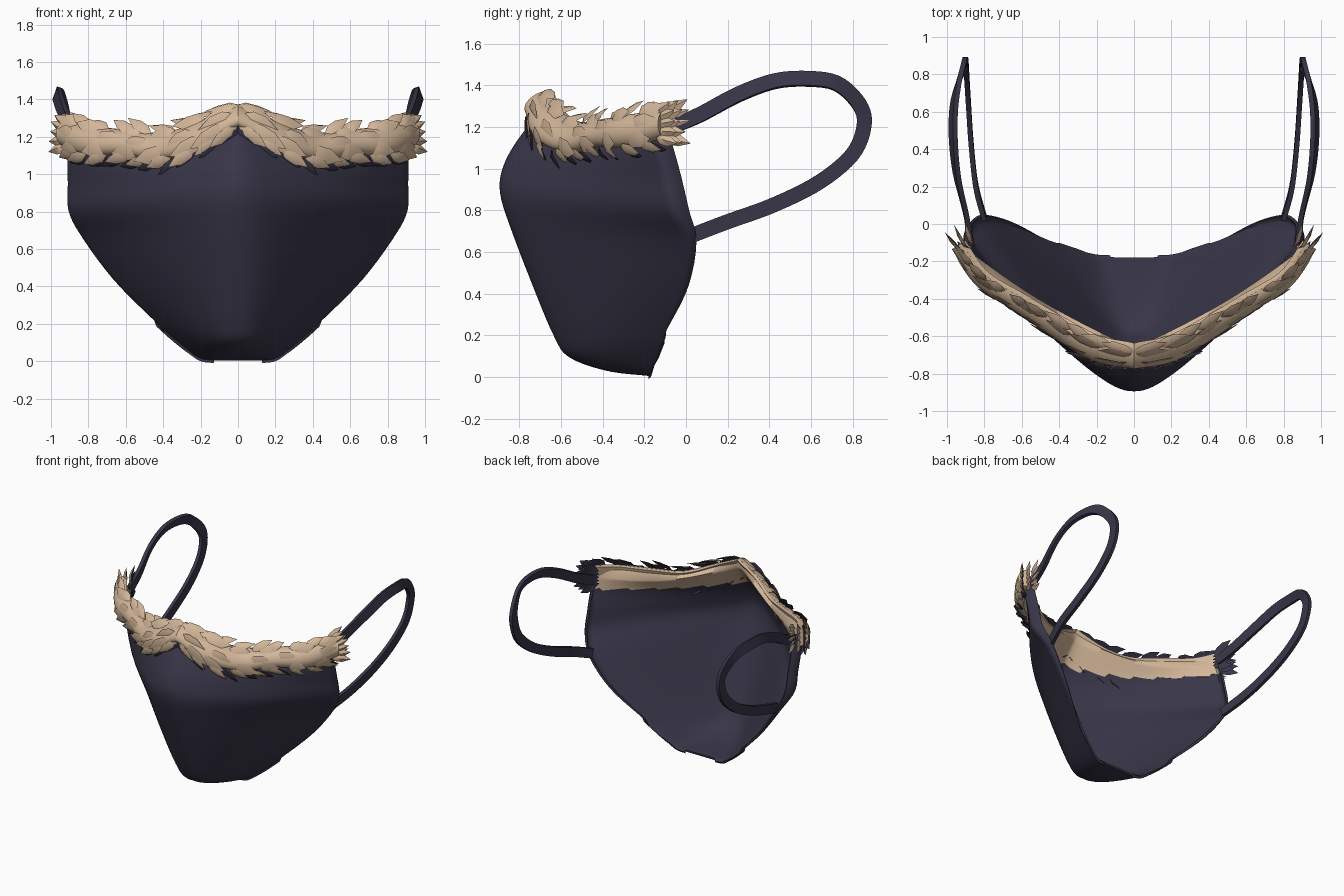
import bpy, math, random
from mathutils import Vector

random.seed(4)
if "Cube" in bpy.data.objects:
    bpy.data.objects.remove(bpy.data.objects["Cube"])


def material(name, rgb):
    m = bpy.data.materials.new(name)
    m.diffuse_color = (*rgb, 1)
    m.use_nodes = True
    bsdf = m.node_tree.nodes["Principled BSDF"]
    bsdf.inputs["Base Color"].default_value = (*rgb, 1)
    bsdf.inputs["Roughness"].default_value = 0.8
    return m


NAVY = material("navy cloth", (0.04, 0.037, 0.065))
TAN = material("tan fur", (0.65, 0.47, 0.32))


def build(name, verts, faces, mats, indices=None, angle=50, mirror=False, thick=0):
    me = bpy.data.meshes.new(name)
    me.from_pydata([tuple(v) for v in verts], [], faces)
    for m in mats:
        me.materials.append(m)
    if indices:
        me.polygons.foreach_set("material_index", indices)
    ob = bpy.data.objects.new(name, me)
    bpy.context.collection.objects.link(ob)
    bpy.ops.object.select_all(action="DESELECT")
    ob.select_set(True)
    bpy.context.view_layer.objects.active = ob
    if thick:
        mod = ob.modifiers.new("thickness", "SOLIDIFY")
        mod.thickness, mod.offset = thick, -1
        bpy.ops.object.modifier_apply(modifier=mod.name)
    if mirror:
        mod = ob.modifiers.new("mirror", "MIRROR")
        mod.use_mirror_merge = False
        bpy.ops.object.modifier_apply(modifier=mod.name)
    bpy.ops.object.shade_smooth_by_angle(angle=math.radians(angle))


def spline(rows, s):
    """Catmull-Rom value at s (0 to 1) along a list of equal-length tuples."""
    p = s * (len(rows) - 1)
    i = max(0, min(int(p), len(rows) - 2))
    f = p - i
    a, b = rows[i], rows[i + 1]
    z = rows[i - 1] if i else [2 * q - r for q, r in zip(a, b)]
    c = rows[i + 2] if i + 2 < len(rows) else [2 * r - q for q, r in zip(a, b)]
    return [0.5 * (2 * k + (l - j) * f + (2 * j - 5 * k + 4 * l - m) * f ** 2
                   + (3 * k - j - 3 * l + m) * f ** 3) for j, k, l, m in zip(z, a, b, c)]


def grid_faces(nu, nv, closed=False):
    w = nu if closed else nu - 1
    return [(j * nu + i, j * nu + (i + 1) % nu, (j + 1) * nu + (i + 1) % nu, (j + 1) * nu + i)
            for j in range(nv - 1) for i in range(w)]


# Mask rows, top to bottom: centre y, centre z, widest x, edge y, edge z, dip, tip roundness, edge roll
ROWS = [(-.66, 1.33, .90, -.09, 1.19, .08, .08, .03),
        (-.82, 1.12, .91, -.055, 1.08, .03, .09, .035),
        (-.885, .985, .91, -.02, .95, .01, .12, .035),
        (-.89, .87, .905, .015, .80, 0, .18, .035),
        (-.84, .71, .825, .05, .65, 0, .23, .02),
        (-.74, .45, .66, .01, .43, 0, .28, .01),
        (-.635, .20, .44, -.10, .21, 0, .35, 0),
        (-.56, .095, .31, -.145, .095, 0, .45, 0),
        (-.38, .03, .21, -.17, .02, 0, .6, 0),
        (-.18, .005, .13, -.18, .005, 0, .6, 0)]


def mask_point(t, s):
    cy, cz, wx, ey, ez, dip, r, roll = spline(ROWS, s)
    u = min(1, abs(t) / 0.9)
    k = max(0, abs(t) - 0.9) / 0.1
    g = (math.hypot(u, r) - r) / (math.hypot(1, r) - r)
    bow = math.sin(math.pi * u ** 1.3) * (0.03 + 0.06 * s) * (1 - s ** 4)
    inset = 2.2 * roll
    y = cy + (ey - inset - cy) * g - bow + inset * k
    z = cz + (ez - cz) * g - dip * math.sin(math.pi * u)
    return Vector((math.copysign(wx * u - roll * k * k, t), y, z))


def mask_normal(t, s):
    e = 0.01
    du = mask_point(t + e, s) - mask_point(t - e, s)
    dv = mask_point(t, s + e) - mask_point(t, max(0, s - e))
    return dv.cross(du).normalized()


# Cloth shell
NU, NV = 81, 41
verts = [mask_point(2 * i / (NU - 1) - 1, j / (NV - 1)) for j in range(NV) for i in range(NU)]
faces = [f[::-1] for f in grid_faces(NU, NV)]
build("mask_shell", verts, faces, [NAVY], angle=60, thick=0.015)

# Fur trim: path on the model's left half, last value is half height
PATH = [(0, -.695, 1.315, .07), (.2, -.655, 1.215, .09), (.4, -.54, 1.15, .08),
        (.6, -.41, 1.17, .07), (.8, -.28, 1.18, .08), (.92, -.10, 1.215, .068)]


def fur_frame(s):
    x, y, z, h = spline(PATH, s)
    ahead = Vector(spline(PATH, min(1, s + .01))[:3])
    back = Vector(spline(PATH, max(0, s - .01))[:3])
    tan = Vector((1, 0, 0)) if s == 0 else (ahead - back).normalized()
    out = Vector((tan.y, -tan.x, 0)).normalized()
    up = (Vector((0, 0, 1)) - out * 0.6 * (1 - s)).normalized()
    return Vector((x, y, z)), tan, out, up, h


def fur_point(s, phi):
    p, tan, out, up, h = fur_frame(s)
    depth = 0.072 - 0.008 * s
    rad = (out * math.cos(phi) / depth + up * math.sin(phi) / h).normalized()
    return p + out * depth * math.cos(phi) + up * h * math.sin(phi), rad


NS, NP = 31, 14
verts = []
for j in range(NS):
    for i in range(NP):
        phi = math.radians(-100 + 210 * i / (NP - 1))
        verts.append(fur_point(j / (NS - 1), phi)[0])
faces = grid_faces(NP, NS, closed=True) + [tuple(range(NP))[::-1]]
faces.append(tuple(range((NS - 1) * NP, NS * NP)))
build("fur_trim", verts, [f[::-1] for f in faces], [TAN], mirror=True)

# Fur lining: folds from the crest of the trim over the top edge to a ragged hem inside
NL = 121
verts = []
for j in range(7):
    for i in range(NL):
        t = 0.98 * (2 * i / (NL - 1) - 1)
        if j == 0:
            p = fur_point(abs(t), math.radians(88))[0]
            p.x = math.copysign(p.x, t)
        else:
            s = (0.085 + 0.022 * ((abs(t) * 7) % 1)) * (j - 1) / 5
            p = mask_point(t, s) - mask_normal(t, s) * 0.02
        verts.append(p)
build("fur_lining", verts, grid_faces(NL, 7), [TAN], angle=80, thick=0.004)

# Fur tufts: curved leaves, tan on top and navy beneath
tuft_v, tuft_f, tuft_m = [], [], []


def tuft(base, direction, normal, length, width, puff, dark=False):
    d = direction.normalized()
    n = (normal - d * normal.dot(d)).normalized()
    w = d.cross(n)
    k = len(tuft_v)
    tuft_v.append(base - n * 0.015)
    for along, wide, high in [(.3, .9, .9), (.62, .9, .9)]:
        mid = base + d * length * along
        tuft_v.extend([mid - w * width * wide, mid + n * puff * high, mid + w * width * wide])
    tuft_v.append(base + d * length + n * 0.004)
    tops = [(0, 2, 1), (0, 3, 2), (1, 2, 5, 4), (2, 3, 6, 5), (4, 5, 7), (5, 6, 7)]
    under = [(0, 1, 3), (1, 4, 6, 3), (4, 7, 6)]
    tuft_f.extend([tuple(k + i for i in f) for f in tops + under])
    tuft_m.extend([int(dark)] * len(tops) + [1] * len(under))


# Each lane: angle round the trim, spread away from the path, tuft count, length, dark
LANES = [(-88, -.36, 10, .16, True), (-68, -.28, 9, .20, False), (-30, -.14, 6, .23, False),
         (10, .04, 5, .23, False), (45, .16, 6, .23, False), (76, .32, 9, .19, False)]
for deg, spread, count, length, dark in LANES:
    for i in range(count):
        s = (i + random.uniform(.1, .5)) / count
        p, rad = fur_point(s, math.radians(deg + random.uniform(-6, 6)))
        _, tan, out, up, h = fur_frame(s)
        edge = abs(deg) > 60
        aim = tan + up * (spread + random.uniform(-.08, .08))
        sink = 0.016 if dark else 0.0
        size = length * random.uniform(.88, 1.15) * (1 - 0.3 * s)
        tuft(p - tan * 0.05 - up * sink + out * (0.008 if edge else -0.008), aim, rad + out * 0.8,
             size, 0.034 if edge else 0.046, 0.014 if edge else 0.012, dark)

# Fan of tufts closing the outer end
for ring in (-1.2, -0.3, 0.6):
    for a in range(-2, 3):
        p, tan, out, up, h = fur_frame(1.0)
        base = p + up * h * a * 0.35 + out * 0.03 * ring
        tuft(base - tan * 0.06, tan + up * a * 0.2 + out * 0.25 * ring, out,
             random.uniform(.13, .17), 0.032, 0.02)
build("fur_tufts", tuft_v, tuft_f, [TAN, NAVY], tuft_m, angle=60, mirror=True)

# Ear loops: flat ribbon swept from the upper corner round to the lower corner
LOOP = [(.87, -.10, 1.19), (.90, .06, 1.255), (.945, .25, 1.355), (.965, .43, 1.42), (.965, .60, 1.43),
        (.945, .73, 1.405), (.915, .83, 1.31), (.90, .855, 1.21), (.895, .80, 1.07),
        (.885, .64, .935), (.87, .42, .825), (.845, .20, .745), (.80, .03, .68)]
NR = 65
verts = []
for j in range(NR):
    s = j / (NR - 1)
    p = Vector(spline(LOOP, s))
    tan = Vector(spline(LOOP, min(1, s + .01))) - Vector(spline(LOOP, max(0, s - .01)))
    side = Vector((1, 0, 0))
    wide = tan.cross(side).normalized()
    # The ribbon leans outward along its upper run
    wide = (wide + side * 0.35 * math.sin(math.pi * min(1, s * 1.8))).normalized()
    thin = tan.cross(wide).normalized()
    for a, b in [(-1, -1), (1, -1), (1, 1), (-1, 1)]:
        verts.append(p + wide * 0.036 * a + thin * 0.013 * b)
faces = [f[::-1] for f in grid_faces(4, NR, closed=True)]
faces += [(0, 1, 2, 3), tuple(4 * NR - i for i in (1, 2, 3, 4))]
build("ear_loops", verts, faces, [NAVY], angle=40, mirror=True)
